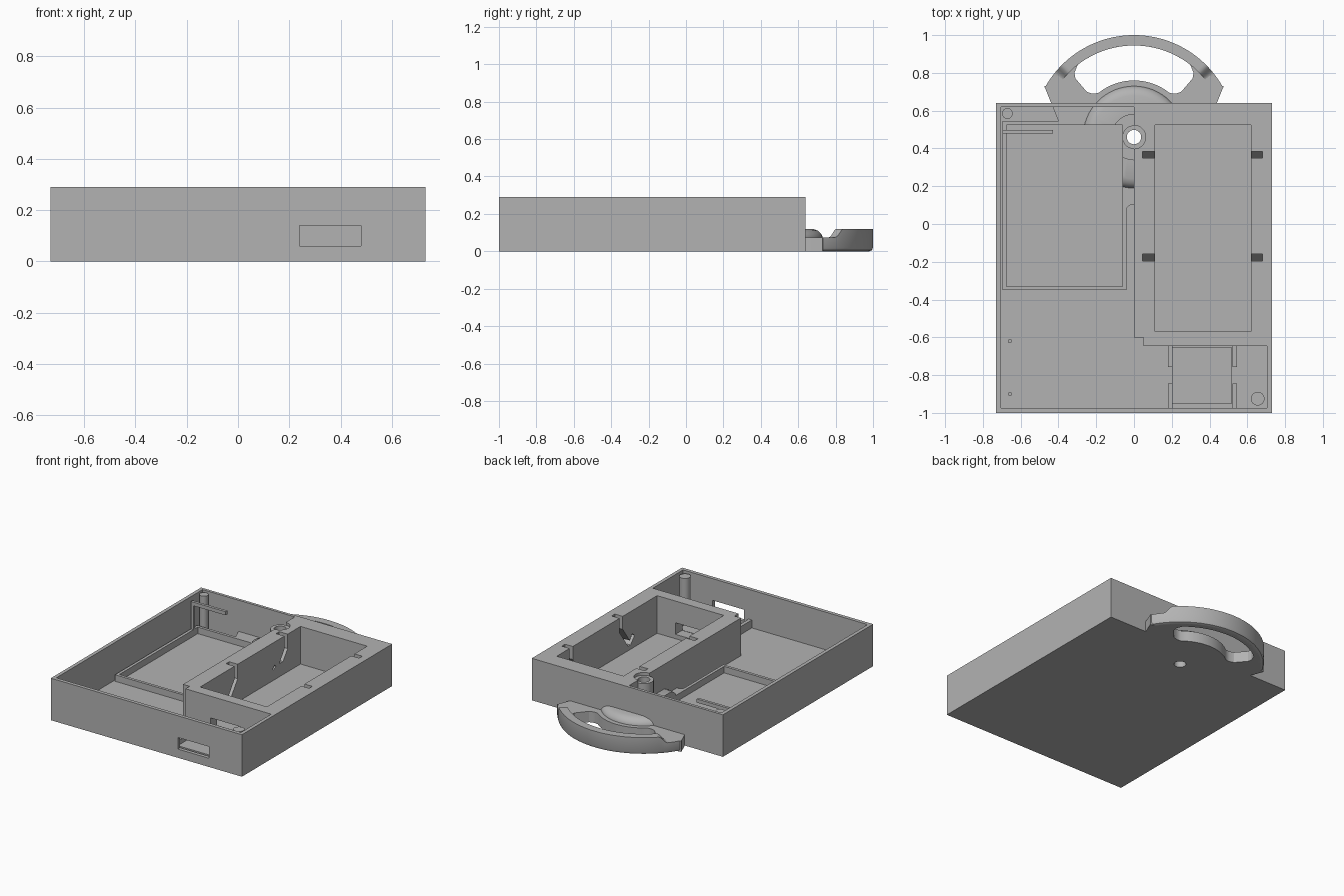
import bpy, bmesh
from math import radians, cos, sin, pi

cube = bpy.data.objects.get("Cube")
if cube:
    bpy.data.objects.remove(cube, do_unlink=True)

grey = bpy.data.materials.new("plain grey")
grey.use_nodes = True
colour = (0.45, 0.45, 0.45, 1)
grey.diffuse_color = colour
grey.node_tree.nodes["Principled BSDF"].inputs["Base Color"].default_value = colour

HUB_Y = 0.46
HEIGHT = 0.29
FLOOR = 0.03
PLATE = 0.075


def finish(name, bm):
    bmesh.ops.recalc_face_normals(bm, faces=bm.faces)
    mesh = bpy.data.meshes.new(name)
    bm.to_mesh(mesh)
    bm.free()
    mesh.materials.append(grey)
    obj = bpy.data.objects.new(name, mesh)
    bpy.context.collection.objects.link(obj)
    return obj


def prism(name, pts, lo, hi, along_x=False):
    """Extrude an outline along z, or a (y, z) outline along x."""
    bm = bmesh.new()
    place = (lambda p: (lo, *p)) if along_x else (lambda p: (*p, lo))
    face = bm.faces.new([bm.verts.new(place(p)) for p in pts])
    new = bmesh.ops.extrude_face_region(bm, geom=[face])["geom"]
    step = (hi - lo, 0, 0) if along_x else (0, 0, hi - lo)
    bmesh.ops.translate(bm, vec=step, verts=[v for v in new if isinstance(v, bmesh.types.BMVert)])
    return finish(name, bm)


def rect(x0, x1, y0, y1):
    return [(x0, y0), (x1, y0), (x1, y1), (x0, y1)]


def box(name, x0, x1, y0, y1, z0, z1):
    return prism(name, rect(x0, x1, y0, y1), z0, z1)


def arc(r, a0, a1, n, cx=0, cy=HUB_Y):
    angles = [radians(a0 + (a1 - a0) * i / n) for i in range(n + 1)]
    return [(cx + r * cos(a), cy + r * sin(a)) for a in angles]


def cylinder(name, x, y, r, z0, z1, n=40):
    return prism(name, arc(r, 0, 360 - 360 / n, n - 1, x, y), z0, z1)


def cut(obj, *cutters):
    for cutter in cutters:
        mod = obj.modifiers.new("cut", "BOOLEAN")
        mod.operation = "DIFFERENCE"
        mod.solver = "EXACT"
        mod.object = cutter
    graph = bpy.context.evaluated_depsgraph_get()
    mesh = bpy.data.meshes.new_from_object(obj.evaluated_get(graph))
    obj.modifiers.clear()
    obj.data = mesh


def sweep(name, rings, closed):
    """Skin a list of equal cross-sections."""
    bm = bmesh.new()
    loops = [[bm.verts.new(p) for p in ring] for ring in rings]
    n = len(loops[0])
    pairs = list(zip(loops, loops[1:])) + ([(loops[-1], loops[0])] if closed else [])
    for a, b in pairs:
        for i in range(n):
            bm.faces.new((a[i], a[(i + 1) % n], b[(i + 1) % n], b[i]))
    if not closed:
        bm.faces.new(loops[0])
        bm.faces.new(loops[-1])
    return finish(name, bm)


# Cutters
cavity = prism("cavity_cutter", [(-0.705, -0.975), (0.705, -0.975), (0.705, -0.645), (0.05, -0.645),
                                 (0.05, -0.6), (0, -0.6), (0, 0.62), (-0.705, 0.62)], FLOOR, 0.4)
pocket = box("pocket_cutter", 0.11, 0.62, -0.57, 0.525, FLOOR, 0.4)
tray = box("tray_cutter", -0.675, -0.06, -0.33, 0.525, FLOOR, 0.4)
window = box("window_cutter", 0.24, 0.48, -1.1, -0.5, 0.06, 0.14)
bore = cylinder("bore_cutter", 0, HUB_Y, 0.038, -0.1, 0.4)
recess = cylinder("recess_cutter", 0, HUB_Y, 0.062, 0.27, 0.4)
hook = [(0.385, 0.31), (0.385, 0.19), (0.29, 0.06), (0.265, 0.06), (0.22, 0.11),
        (0.245, 0.13), (0.275, 0.095), (0.35, 0.2), (0.35, 0.31)]
slots = [prism("slot_cutter", [(y - dy, z) for y, z in hook], 0.045, 0.68, True)
         for dy in (0, 0.545)]
corner = [(0.315, 0.8), (0.31, 0.77), (0.25, 0.7), (0.22, 0.69), (0.19, 0.693)]
grip = prism("grip_cutter", arc(0.485, 52, 128, 24) + [(-x, y) for x, y in corner]
             + arc(0.3, 122, 58, 20) + corner[::-1], -0.1, 0.3)
cutters = [cavity, pocket, tray, window, bore, recess, grip, *slots]
for c in cutters:
    c.hide_render = True

# Case with battery block
case = box("case", -0.73, 0.73, -1, 0.64, 0, HEIGHT)
cut(case, cavity, pocket, window, bore, recess, *slots)

# Tray rim and the raised strip beside the hub
rim = box("tray_rim", -0.695, -0.04, -0.35, 0.545, 0.02, PLATE)
cut(rim, tray, bore)
strip = prism("hub_strip", [(-0.05, 0.07), (-0.04, 0.07), (-0.035, 0.09), (-0.02, 0.1), (0.02, 0.1),
                            (0.02, 0.54), (-0.05, 0.54)], 0.02, PLATE)
cut(strip, bore)

# Handle plate with finger opening
plate = prism("handle_plate", [(0.4, 0.53), (0.4, 0.545), (0.475, 0.73)] + arc(0.52, 32, 148, 40)
              + [(-0.475, 0.73), (-0.4, 0.545), (-0.4, 0.53)], 0, PLATE)
cut(plate, grip)

# Raised rail along the outer arc, sloping down at both ends
rings = []
for i in range(81):
    deg = 30 + 120 * i / 80
    t = max(0, min(1, (min(deg, 180 - deg) - 39) / 6))
    h = PLATE + 0.045 * t * t * (3 - 2 * t)
    a = radians(deg)
    profile = [(0.5, 0), (0.52, 0), (0.534, 0.006), (0.54, 0.02), (0.54, h), (0.485, h), (0.485, 0.015)]
    rings.append([(r * cos(a), HUB_Y + r * sin(a), z) for r, z in profile])
rail = sweep("handle_rail", rings, False)

# Rounded ring around the hub
profile = [(0.12, 0.05), (0.27, 0.05), (0.27, 0.078), (0.262, 0.095), (0.245, 0.11), (0.22, 0.12), (0.12, 0.12)]
ring = sweep("hub_ring", [[(r * cos(a), HUB_Y + r * sin(a), z) for r, z in profile]
                          for a in (2 * pi * i / 64 for i in range(64))], True)
cut(ring, tray, pocket)

# Hub boss
boss = cylinder("hub_boss", 0, HUB_Y, 0.062, 0.02, 0.27)
cut(boss, bore)

# Corner posts and small pegs
posts = [cylinder("back_post", -0.67, 0.585, 0.028, 0.02, 0.28),
         cylinder("front_post", 0.655, -0.925, 0.036, 0.02, 0.28)]
for y in (-0.62, -0.9):
    posts.append(cylinder("floor_peg", -0.657, y, 0.011, 0.02, 0.05, 16))

# Antenna bar on its leg
box("bar", -0.69, -0.43, 0.478, 0.497, 0.24, 0.265)
box("bar_leg", -0.695, -0.675, 0.478, 0.497, 0.05, 0.265)

# Circuit board seat and its corner brackets
box("board_seat", 0.205, 0.52, -0.95, -0.655, 0.02, 0.055)
for x, inward in ((0.18, 1), (0.545, -1)):
    for y0, y1 in ((-0.757, -0.645), (-0.975, -0.845)):
        xs = sorted((x, x + 0.024 * inward))
        box("board_bracket", *xs, y0, y1, 0.02, 0.085)

# Smooth the round parts, keeping edges sharp
for c in cutters:
    bpy.data.objects.remove(c, do_unlink=True)
bpy.ops.object.select_all(action="DESELECT")
for obj in [case, rim, strip, plate, rail, ring, boss, *posts]:
    obj.select_set(True)
bpy.context.view_layer.objects.active = case
bpy.ops.object.shade_smooth_by_angle(angle=radians(30))
